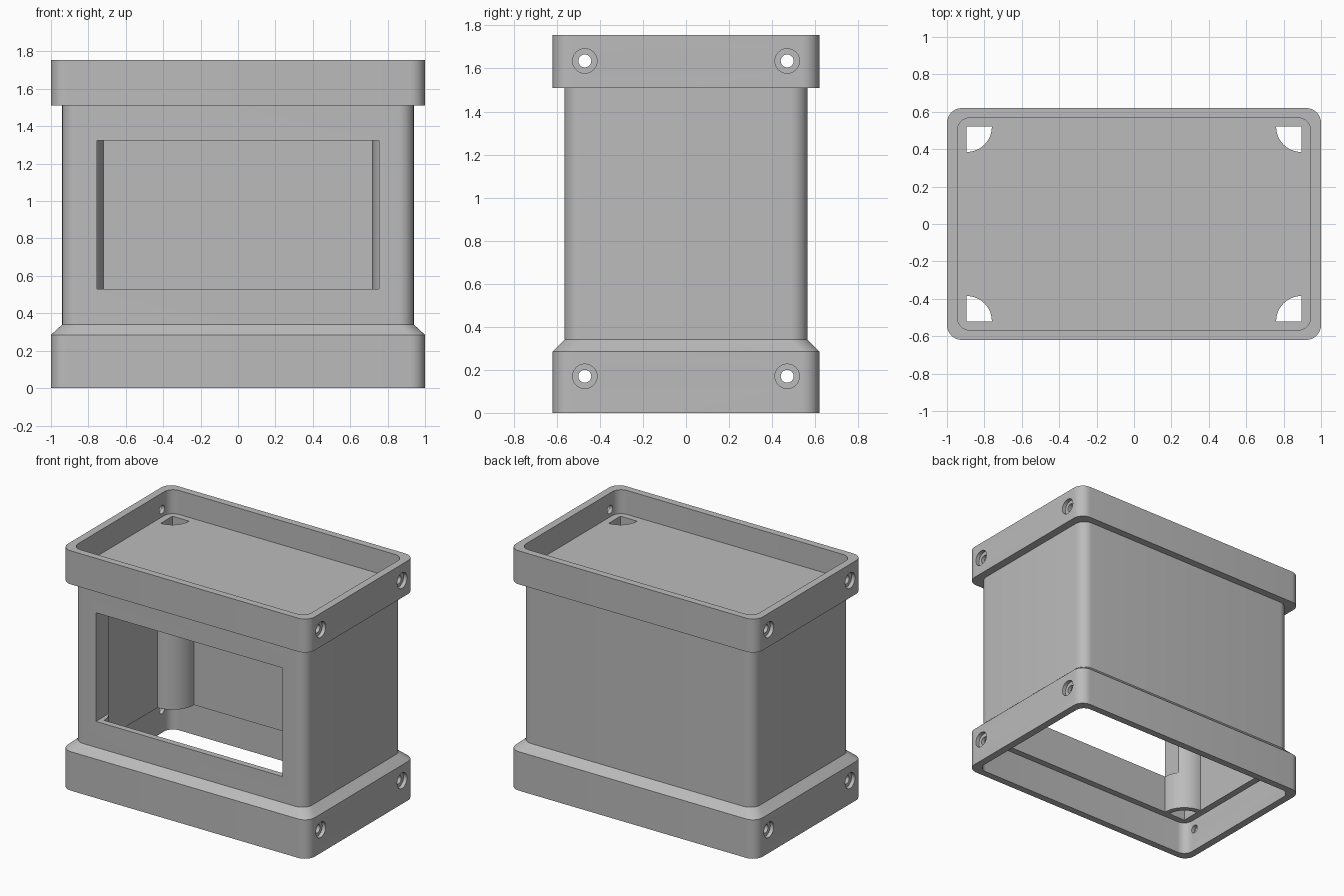
import bpy
import bmesh
from math import cos, sin, pi, radians
from mathutils import Matrix

cube = bpy.data.objects.get("Cube")
if cube:
    bpy.data.objects.remove(cube, do_unlink=True)

grey = bpy.data.materials.new("plain grey")
grey.use_nodes = True
grey.diffuse_color = (0.5, 0.5, 0.5, 1)
grey.node_tree.nodes["Principled BSDF"].inputs["Base Color"].default_value = (0.5, 0.5, 0.5, 1)


def arc(cx, cy, r, start, end, steps):
    angles = [start + (end - start) * i / steps for i in range(steps + 1)]
    return [(cx + r * cos(a), cy + r * sin(a)) for a in angles]


def rounded_rect(hx, hy, r):
    pts = []
    for k, (sx, sy) in enumerate([(1, 1), (-1, 1), (-1, -1), (1, -1)]):
        pts += arc(sx * (hx - r), sy * (hy - r), r, k * pi / 2, (k + 1) * pi / 2, 8)
    return pts


def loft(name, sections):
    """Closed solid through a stack of (outline, z) sections."""
    bm = bmesh.new()
    rings = [[bm.verts.new((x, y, z)) for x, y in outline] for outline, z in sections]
    n = len(rings[0])
    for a, b in zip(rings, rings[1:]):
        for i in range(n):
            j = (i + 1) % n
            bm.faces.new((a[i], a[j], b[j], b[i]))
    bm.faces.new(rings[0][::-1])
    bm.faces.new(rings[-1])
    bmesh.ops.recalc_face_normals(bm, faces=bm.faces)
    mesh = bpy.data.meshes.new(name)
    bm.to_mesh(mesh)
    bm.free()
    mesh.materials.append(grey)
    obj = bpy.data.objects.new(name, mesh)
    bpy.context.collection.objects.link(obj)
    return obj


def cut(target, cutter):
    """Subtract the cutter, then discard it."""
    mod = target.modifiers.new("cut", "BOOLEAN")
    mod.operation = "DIFFERENCE"
    mod.solver = "EXACT"
    mod.object = cutter
    bpy.context.view_layer.objects.active = target
    bpy.ops.object.modifier_apply(modifier=mod.name)
    bpy.data.objects.remove(cutter, do_unlink=True)


def cut_screw(target, x, y, z, r, depth):
    circle = arc(0, 0, r, 0, 2 * pi, 24)[:-1]
    tool = loft("screw_cutter", [(circle, -depth), (circle, depth)])
    tool.data.transform(Matrix.Translation((x, y, z)) @ Matrix.Rotation(pi / 2, 4, "Y"))
    cut(target, tool)


# Outer shell: plinth, bevel, body, lip and the shallow tray on top
wide = rounded_rect(1, 0.62, 0.08)
body = rounded_rect(0.94, 0.565, 0.08)
inner = rounded_rect(0.945, 0.568, 0.07)
shell = loft("enclosure_shell", [
    (wide, 0), (wide, 0.285), (body, 0.34), (body, 1.51),
    (wide, 1.51), (wide, 1.755), (inner, 1.755), (inner, 1.58)])

# Open underside inside the plinth
cut(shell, loft("plinth_cutter", [(inner, -0.1), (inner, 0.245)]))

# Main cavity, leaving a quarter-round post in every corner
WX, WY = 0.895, 0.52
room = []
for k, (sx, sy) in enumerate([(1, 1), (-1, 1), (-1, -1), (1, -1)]):
    room += arc(sx * WX, sy * WY, 0.175, (k + 3) * pi / 2, (k + 2) * pi / 2, 14)
cut(shell, loft("cavity_cutter", [(room, 0.2), (room, 1.53)]))

# Cable channels running through the posts
for k, (sx, sy) in enumerate([(1, 1), (-1, 1), (-1, -1), (1, -1)]):
    pie = [(sx * WX, sy * WY)]
    pie += arc(sx * WX, sy * WY, 0.135, (k + 2) * pi / 2, (k + 3) * pi / 2, 12)
    cut(shell, loft("channel_cutter", [(pie, 0.1), (pie, 1.65)]))

# Front window
window = [(-0.755, -0.8), (0.755, -0.8), (0.755, -0.3), (-0.755, -0.3)]
cut(shell, loft("window_cutter", [(window, 0.53), (window, 1.325)]))

# Counterbored screw holes on both ends
for sx in (-1, 1):
    for y in (-0.47, 0.47):
        for z in (0.17, 1.635):
            cut_screw(shell, sx * 0.97, y, z, 0.03, 0.1)
            cut_screw(shell, sx, y, z, 0.057, 0.028)

bpy.ops.object.select_all(action="DESELECT")
shell.select_set(True)
bpy.context.view_layer.objects.active = shell
bpy.ops.object.shade_smooth_by_angle(angle=radians(30))
